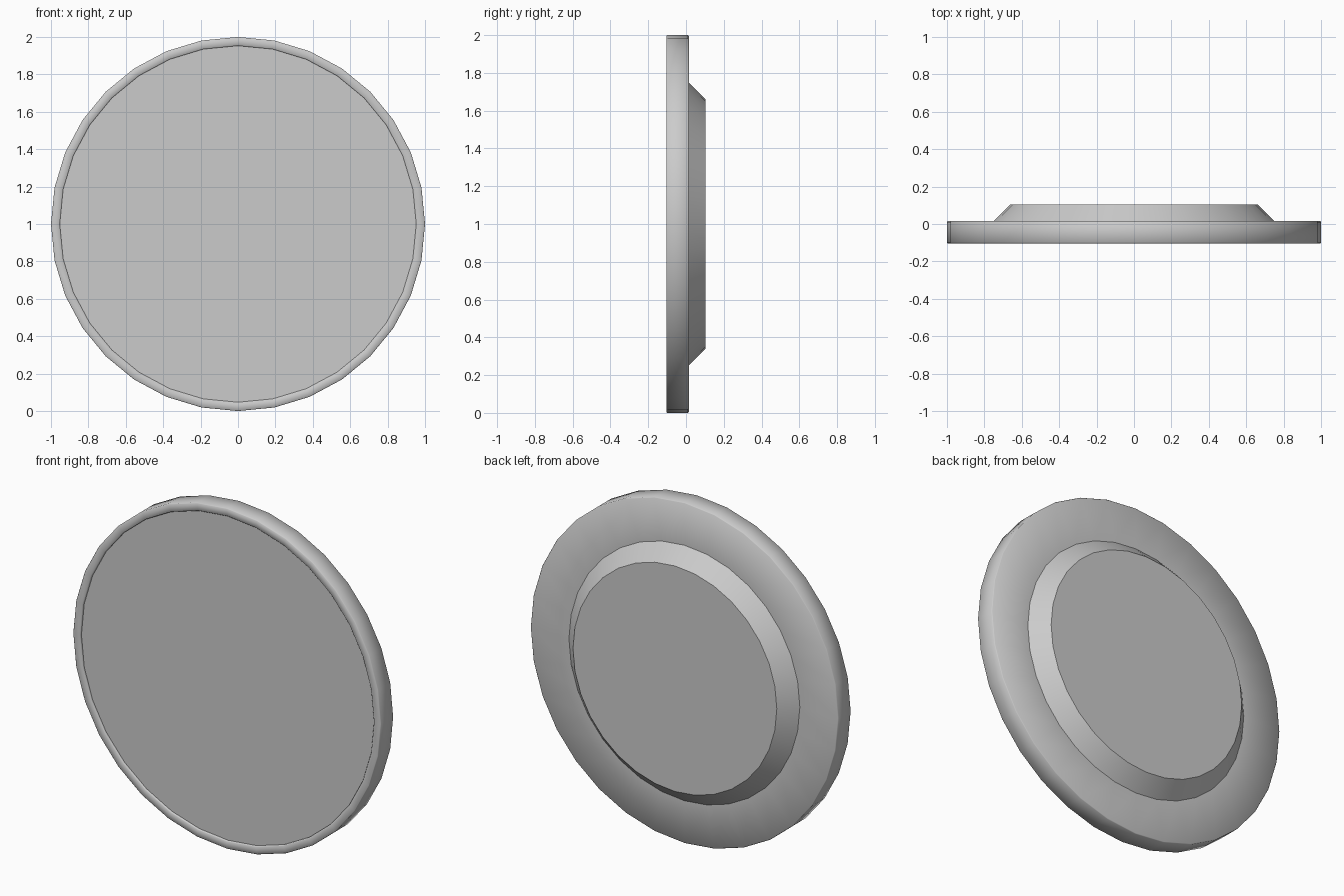
import bpy, math

if "Cube" in bpy.data.objects:
    bpy.data.objects.remove(bpy.data.objects["Cube"])

SIDES = 32


def lathe(name, profile, smooth_deg):
    """Spin (radius, y) points about the y axis through z = 1, capping both ends."""
    n = len(profile)
    verts = []
    for i in range(SIDES):
        a = 2 * math.pi * i / SIDES
        verts += [(r * math.sin(a), y, 1 + r * math.cos(a)) for r, y in profile]
    faces = []
    for i in range(SIDES):
        j = (i + 1) % SIDES
        faces += [(i * n + k, i * n + k + 1, j * n + k + 1, j * n + k)
                  for k in range(n - 1)]
    faces.append([i * n for i in range(SIDES)])
    faces.append([i * n + n - 1 for i in reversed(range(SIDES))])
    mesh = bpy.data.meshes.new(name)
    mesh.from_pydata(verts, [], faces)
    ob = bpy.data.objects.new(name, mesh)
    bpy.context.collection.objects.link(ob)
    # Consistent outward normals, then smooth sides
    bpy.ops.object.select_all(action='DESELECT')
    ob.select_set(True)
    bpy.context.view_layer.objects.active = ob
    bpy.ops.object.mode_set(mode='EDIT')
    bpy.ops.mesh.select_all(action='SELECT')
    bpy.ops.mesh.normals_make_consistent(inside=False)
    bpy.ops.object.mode_set(mode='OBJECT')
    bpy.ops.object.shade_smooth_by_angle(angle=math.radians(smooth_deg))
    return ob


# Main disc: shallow recessed front, thin lip, softened outer corners
B = 0.004
lathe("disc", [(0.953, -0.091), (0.953, -0.103 + B), (0.953 + B, -0.103),
               (1 - B, -0.103), (1, -0.103 + B),
               (1, 0.015 - B), (1 - B, 0.015), (0.75, 0.015)], 50)

# Raised boss on the back with a 45 degree chamfer
lathe("back_boss", [(0.75, 0.014), (0.75, 0.015), (0.662, 0.103)], 30)
